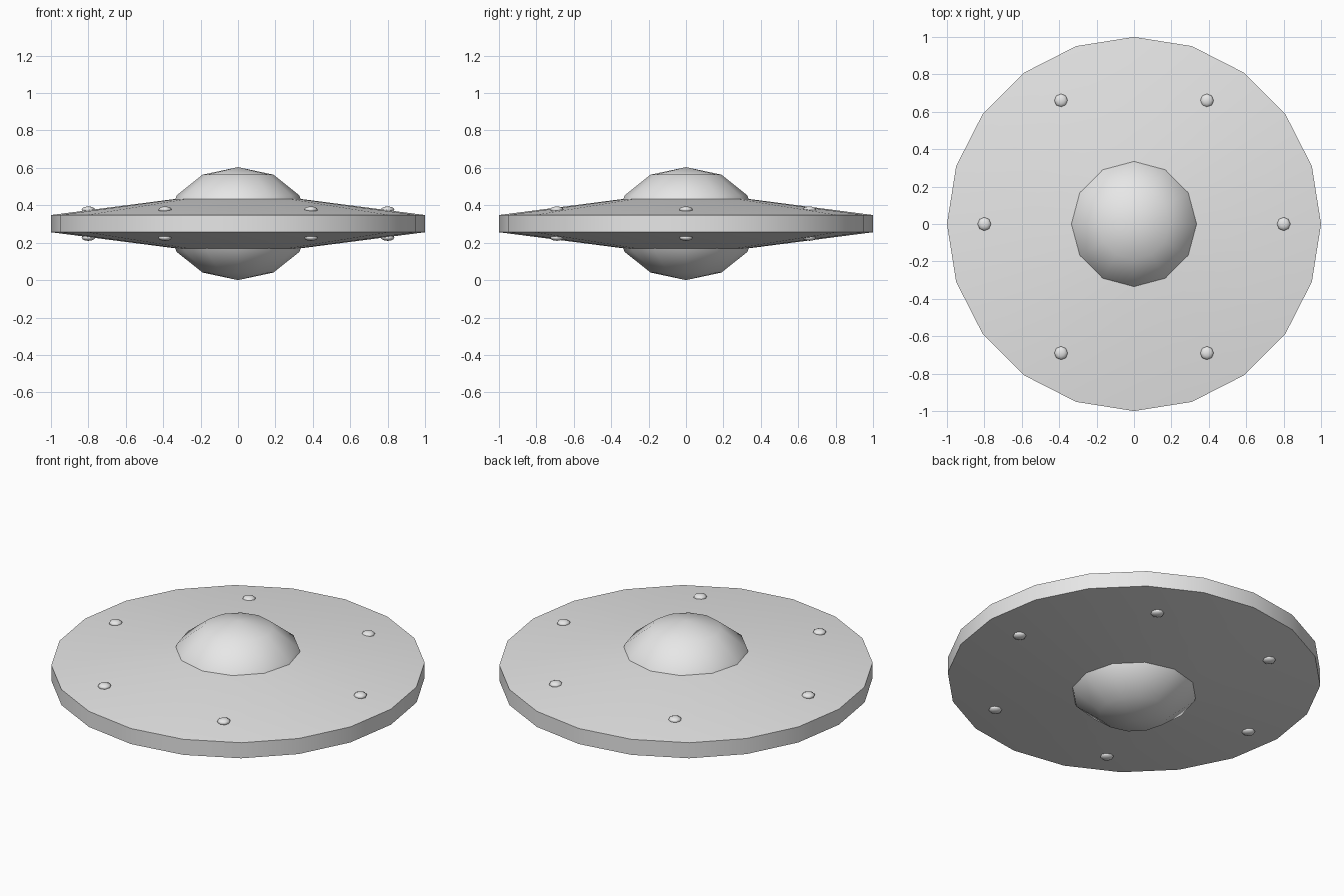
import bpy
import bmesh
from math import cos, sin, tau, pi

cube = bpy.data.objects.get("Cube")
if cube:
    bpy.data.objects.remove(cube, do_unlink=True)

MID = 0.302  # height of the symmetry plane

hull = bpy.data.materials.new("hull_grey")
hull.use_nodes = True
grey = (0.8, 0.8, 0.8, 1.0)
hull.diffuse_color = grey
hull.node_tree.nodes["Principled BSDF"].inputs["Base Color"].default_value = grey


def finish(name, bm):
    mesh = bpy.data.meshes.new(name)
    bmesh.ops.recalc_face_normals(bm, faces=bm.faces)
    bm.to_mesh(mesh)
    bm.free()
    mesh.materials.append(hull)
    obj = bpy.data.objects.new(name, mesh)
    bpy.context.collection.objects.link(obj)
    return obj


def ellipsoid(name, location, radius, height, segments, rings):
    bm = bmesh.new()
    bmesh.ops.create_uvsphere(bm, u_segments=segments, v_segments=rings, radius=1)
    bmesh.ops.scale(bm, vec=(radius, radius, height), verts=bm.verts)
    obj = finish(name, bm)
    obj.location = location
    obj.data.shade_smooth()
    return obj


# Saucer disc: lathed profile with a thin rim and shallow cones
bm = bmesh.new()
SIDES = 20
profile = [(0.335, -0.132), (1.0, -0.046), (1.0, 0.046), (0.335, 0.132)]
loops = [[bm.verts.new((r * cos(tau * i / SIDES), r * sin(tau * i / SIDES), z))
          for i in range(SIDES)] for r, z in profile]
for low, high in zip(loops, loops[1:]):
    for i in range(SIDES):
        j = (i + 1) % SIDES
        bm.faces.new((low[i], low[j], high[j], high[i]))
bm.faces.new(loops[0])
bm.faces.new(loops[-1])
disc = finish("saucer_disc", bm)
disc.location.z = MID
bpy.ops.object.select_all(action="DESELECT")
disc.select_set(True)
bpy.context.view_layer.objects.active = disc
bpy.ops.object.shade_smooth_by_angle(angle=pi / 6)

# Cabin: flattened ball showing as a dome above and below
ellipsoid("cabin_dome", (0, 0, MID), 0.379, MID, 12, 6)

# Lights: six small flattened beads on each side of the disc
spots = [(0.8, 0), (-0.8, 0), (0.39, 0.66), (-0.39, 0.66), (0.39, -0.69), (-0.39, -0.69)]
for side, label in ((1, "upper"), (-1, "lower")):
    for n, (x, y) in enumerate(spots, 1):
        ellipsoid(f"{label}_light_{n}", (x, y, MID + side * 0.075), 0.036, 0.017, 8, 6)
